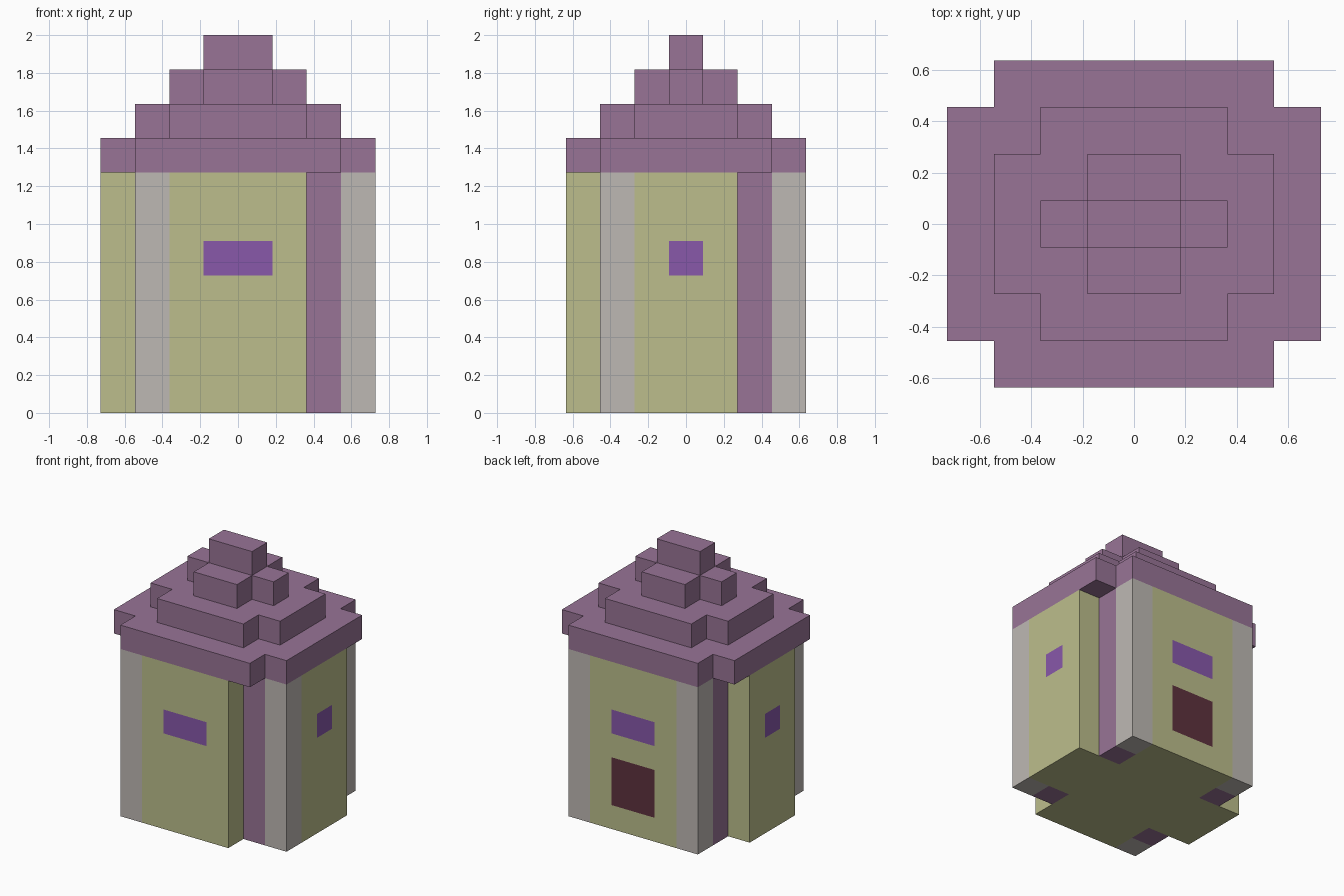
import bpy
import bmesh
from mathutils import Vector

old = bpy.data.objects.get("Cube")
if old:
    bpy.data.objects.remove(old, do_unlink=True)

U = 2 / 11  # edge of one block; the tower is eleven blocks tall


def material(name, rgb):
    def linear(c):
        c /= 255
        return c / 12.92 if c <= 0.04045 else ((c + 0.055) / 1.055) ** 2.4
    colour = (*[linear(c) for c in rgb], 1)
    mat = bpy.data.materials.new(name)
    mat.use_nodes = True
    mat.diffuse_color = colour
    mat.node_tree.nodes["Principled BSDF"].inputs["Base Color"].default_value = colour
    return mat


purple = material("dusty_purple", (152, 116, 150))
yellow = material("pale_olive", (188, 190, 140))
grey = material("warm_grey", (190, 185, 180))
violet = material("window_violet", (136, 88, 170))
maroon = material("door_maroon", (94, 50, 62))

blocks = {}  # block position -> part name
parts = {}   # part name -> material


def fill(name, mat, x, y, z):
    """Fill half-open block ranges; y = 0 is the middle row. Later parts replace earlier ones."""
    parts[name] = mat
    for i in range(*x):
        for j in range(*y):
            for k in range(*z):
                blocks[i, j, k] = name


def cross(name, mat, half_x, half_y, z):
    """Rectangle with one block notched from each corner."""
    fill(name, mat, (-half_x, half_x), (1 - half_y, half_y), (z, z + 1))
    fill(name, mat, (1 - half_x, half_x - 1), (-half_y, half_y + 1), (z, z + 1))


WALL = (0, 7)

# Wall core and the four projecting wall panels
fill("walls", yellow, (-3, 3), (-2, 3), WALL)
fill("walls", yellow, (-2, 2), (-3, 4), WALL)
fill("walls", yellow, (-4, 4), (-1, 2), WALL)

# Recessed inner corner columns
for i in (-3, 2):
    for j in (-2, 2):
        fill("corner_columns", purple, (i, i + 1), (j, j + 1), WALL)

# Stone corner posts, one of them turned onto the side wall
for i, j in ((-3, -3), (-3, 3), (2, 3), (3, -2)):
    fill("stone_posts", grey, (i, i + 1), (j, j + 1), WALL)

# Windows on all sides, set flush in the walls
for j in (-3, 3):
    fill("windows", violet, (-1, 1), (j, j + 1), (4, 5))
for i in (-4, 3):
    fill("windows", violet, (i, i + 1), (0, 1), (4, 5))

# Door in the back wall
fill("door", maroon, (-1, 1), (3, 4), (1, 3))

# Stepped roof and its cap
for step in range(3):
    cross("roof", purple, 4 - step, 3 - step, 7 + step)
fill("roof", purple, (-1, 1), (0, 1), (10, 11))


def build(name, mat):
    """Make one part from the exposed sides of its blocks."""
    bm = bmesh.new()
    for cell, owner in blocks.items():
        if owner != name:
            continue
        centre = Vector(cell) + Vector((0.5, 0, 0.5))
        for axis in range(3):
            for sign in (-1, 1):
                n = Vector((0, 0, 0))
                n[axis] = sign
                if tuple(int(c + d) for c, d in zip(cell, n)) in blocks:
                    continue
                a = Vector((0, 0, 0))
                a[(axis + 1) % 3] = 0.5
                b = n.cross(a)
                mid = centre + n / 2
                bm.faces.new([bm.verts.new((mid + s * a + t * b) * U)
                              for s, t in ((-1, -1), (1, -1), (1, 1), (-1, 1))])
    bmesh.ops.remove_doubles(bm, verts=bm.verts, dist=U / 100)
    bmesh.ops.dissolve_limit(bm, angle_limit=0.02, verts=bm.verts, edges=bm.edges)
    mesh = bpy.data.meshes.new(name)
    bm.to_mesh(mesh)
    bm.free()
    mesh.materials.append(mat)
    bpy.context.collection.objects.link(bpy.data.objects.new(name, mesh))


for part, mat in parts.items():
    build(part, mat)
